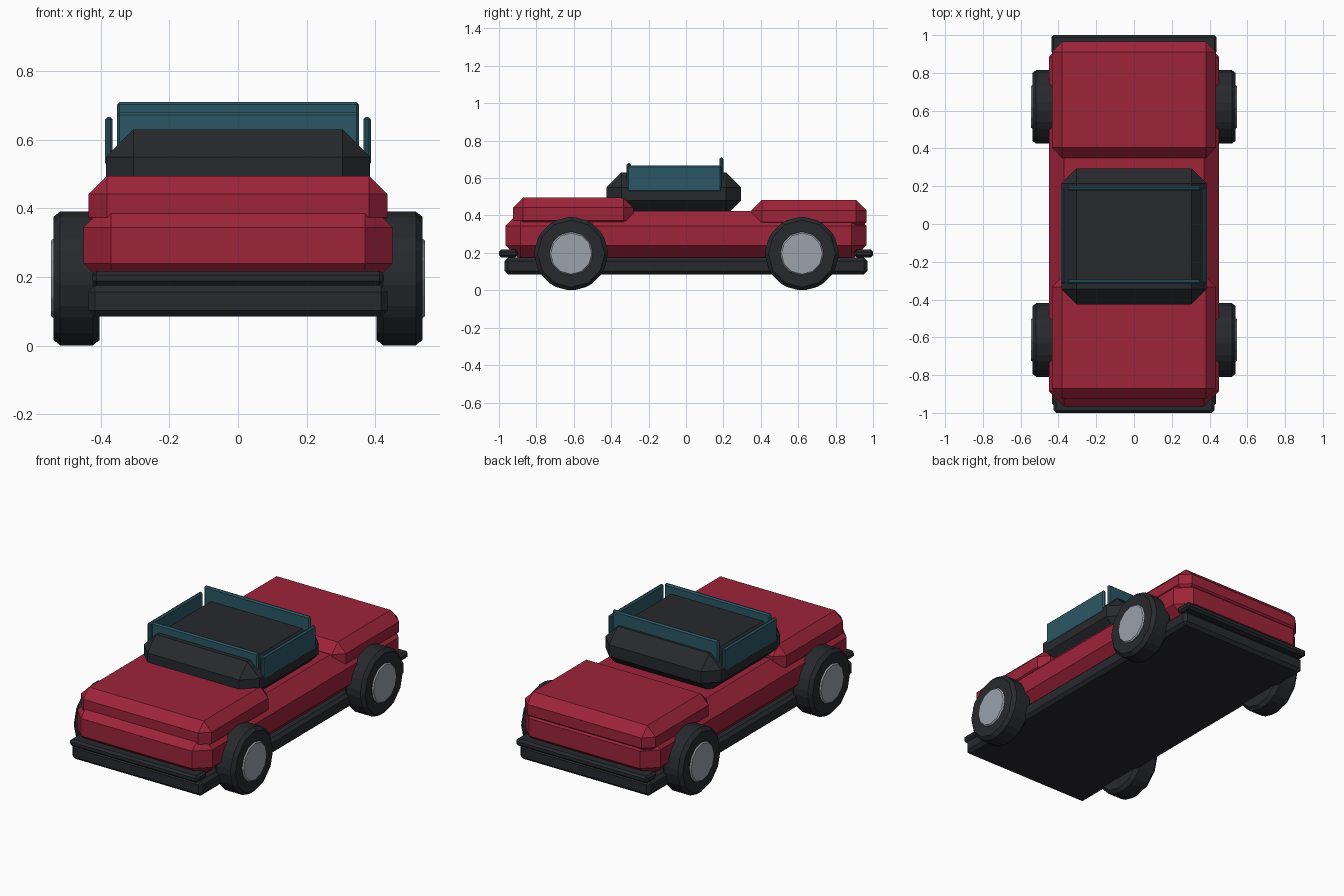
import bpy, bmesh
from math import radians
from mathutils import Matrix, Vector

if "Cube" in bpy.data.objects:
    bpy.data.objects.remove(bpy.data.objects["Cube"])


def material(name, rgb):
    m = bpy.data.materials.new(name)
    m.diffuse_color = (*rgb, 1)
    m.use_nodes = True
    m.node_tree.nodes["Principled BSDF"].inputs["Base Color"].default_value = m.diffuse_color
    return m


RED = material("red_paint", (0.34, 0.017, 0.042))
DARK = material("dark_trim", (0.020, 0.022, 0.026))
GLASS = material("teal_glass", (0.024, 0.095, 0.13))
METAL = material("hub_metal", (0.32, 0.36, 0.40))


def finish(name, bm, mat, bevel):
    mesh = bpy.data.meshes.new(name)
    bm.to_mesh(mesh)
    bm.free()
    mesh.materials.append(mat)
    ob = bpy.data.objects.new(name, mesh)
    bpy.context.collection.objects.link(ob)
    # single flat chamfer on every edge
    mod = ob.modifiers.new("chamfer", 'BEVEL')
    mod.width = bevel
    mod.segments = 1
    mod.limit_method = 'NONE'
    return ob


def box(name, xs, ys, zs, mat, bevel):
    lo, hi = (Vector(v) for v in zip(xs, ys, zs))
    bm = bmesh.new()
    bmesh.ops.create_cube(bm, size=1)
    bmesh.ops.scale(bm, vec=hi - lo, verts=bm.verts)
    bmesh.ops.translate(bm, vec=(lo + hi) / 2, verts=bm.verts)
    return finish(name, bm, mat, bevel)


def disc(name, x0, x1, y, z, radius, mat, bevel):
    bm = bmesh.new()
    bmesh.ops.create_cone(bm, cap_ends=True, segments=12, radius1=radius,
                          radius2=radius, depth=abs(x1 - x0))
    bmesh.ops.rotate(bm, matrix=Matrix.Rotation(radians(90), 3, 'Y'), verts=bm.verts)
    bmesh.ops.translate(bm, vec=((x0 + x1) / 2, y, z), verts=bm.verts)
    return finish(name, bm, mat, bevel)


# Chassis and bumpers
box("chassis", (-0.435, 0.435), (-0.97, 0.97), (0.085, 0.175), DARK, 0.018)
box("front_bumper", (-0.425, 0.425), (-1.0, -0.90), (0.176, 0.218), DARK, 0.012)
box("rear_bumper", (-0.438, 0.438), (0.90, 1.0), (0.176, 0.218), DARK, 0.012)

# Painted body
box("lower_body", (-0.45, 0.45), (-0.965, 0.965), (0.16, 0.425), RED, 0.08)
box("hood", (-0.435, 0.435), (-0.925, -0.28), (0.32, 0.495), RED, 0.053)
box("rear_deck", (-0.435, 0.435), (0.35, 0.965), (0.31, 0.482), RED, 0.055)

# Cabin block with glass panes around it
box("cabin", (-0.385, 0.385), (-0.425, 0.295), (0.40, 0.63), DARK, 0.08)
box("windshield", (-0.353, 0.353), (-0.318, -0.295), (0.50, 0.68), GLASS, 0.008)
box("rear_window", (-0.353, 0.353), (0.178, 0.20), (0.50, 0.71), GLASS, 0.008)
for side, s in (("left", -1), ("right", 1)):
    box(f"{side}_side_window", sorted((s * 0.365, s * 0.387)), (-0.315, 0.19),
        (0.525, 0.667), GLASS, 0.008)
    # Wheels and hubs
    for end, y in (("front", -0.614), ("rear", 0.62)):
        disc(f"{end}_{side}_wheel", s * 0.403, s * 0.538, y, 0.196, 0.2, DARK, 0.02)
        disc(f"{end}_{side}_hub", s * 0.48, s * 0.545, y, 0.196, 0.118, METAL, 0.008)
